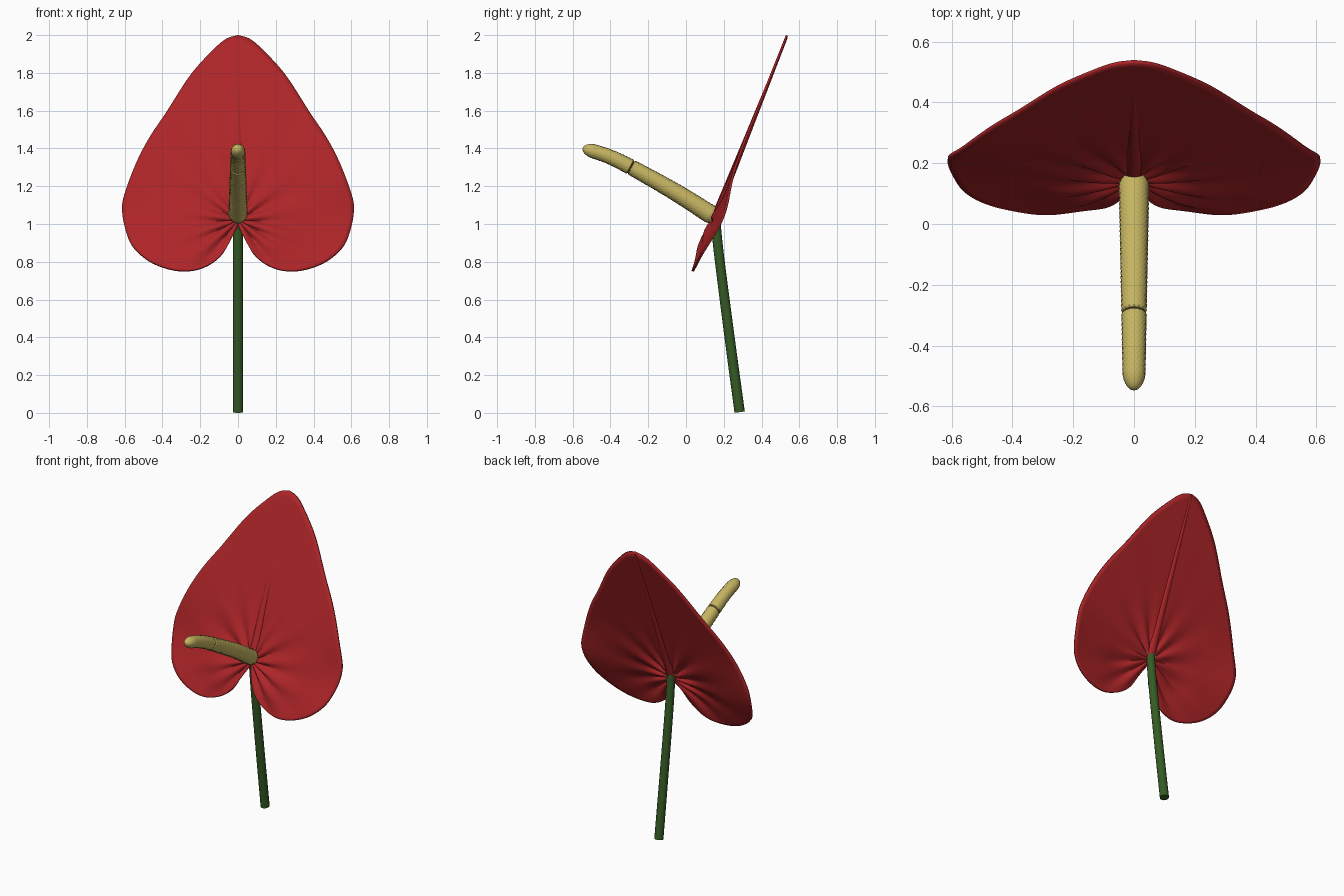
import bpy, bmesh, math
from mathutils import Vector

if "Cube" in bpy.data.objects:
    bpy.data.objects.remove(bpy.data.objects["Cube"])


def material(name, rgb):
    m = bpy.data.materials.new(name)
    m.diffuse_color = (*rgb, 1)
    m.use_nodes = True
    m.node_tree.nodes["Principled BSDF"].inputs["Base Color"].default_value = m.diffuse_color
    return m


RED = material("red", (0.42, 0.018, 0.021))
GREEN = material("stem green", (0.035, 0.105, 0.018))
YELLOW = material("spike yellow", (0.56, 0.46, 0.12))
DARK = material("dark olive", (0.07, 0.06, 0.015))


def spline(pts, n):
    """Catmull-Rom curve through pts, resampled to n + 1 points evenly by length."""
    p = [Vector(q) for q in pts]
    p = [2 * p[0] - p[1]] + p + [2 * p[-1] - p[-2]]
    fine = []
    for i in range(1, len(p) - 2):
        a, b, c, d = p[i - 1:i + 3]
        for k in range(20):
            t = k / 20
            fine.append(0.5 * (2 * b + (c - a) * t + (2 * a - 5 * b + 4 * c - d) * t * t
                               + (3 * b - a - 3 * c + d) * t ** 3))
    fine.append(p[-2])
    total = [0]
    for a, b in zip(fine, fine[1:]):
        total.append(total[-1] + (b - a).length)
    out, j = [], 0
    for k in range(n + 1):
        s = total[-1] * k / n
        while j < len(fine) - 2 and total[j + 1] < s:
            j += 1
        f = (s - total[j]) / (total[j + 1] - total[j])
        out.append(fine[j].lerp(fine[j + 1], f))
    return out


def make_object(name, verts, faces, mats, angle=40):
    me = bpy.data.meshes.new(name)
    me.from_pydata(verts, [], faces)
    bm = bmesh.new()
    bm.from_mesh(me)
    bmesh.ops.recalc_face_normals(bm, faces=bm.faces)
    bm.to_mesh(me)
    bm.free()
    for m in mats:
        me.materials.append(m)
    ob = bpy.data.objects.new(name, me)
    bpy.context.collection.objects.link(ob)
    bpy.ops.object.select_all(action='DESELECT')
    ob.select_set(True)
    bpy.context.view_layer.objects.active = ob
    bpy.ops.object.shade_smooth_by_angle(angle=math.radians(angle))
    return ob


def tube(name, path, radius, segs, mats, flat=1.0, angle=40):
    """Tube in the plane x = 0; radius(i, j) gives the size per ring and column."""
    verts, faces, n = [], [], len(path)
    for i, c in enumerate(path):
        t = (path[min(i + 1, n - 1)] - path[max(i - 1, 0)]).normalized()
        side = Vector((1, 0, 0))
        up = side.cross(t)
        for j in range(segs):
            a = 2 * math.pi * j / segs
            verts.append(c + radius(i, j) * (side * math.cos(a) + up * math.sin(a) * flat))
    for i in range(n - 1):
        for j in range(segs):
            k = (j + 1) % segs
            faces.append((i * segs + j, i * segs + k, (i + 1) * segs + k, (i + 1) * segs + j))
    faces.append(tuple(range(segs)))
    faces.append(tuple(range((n - 1) * segs, n * segs)))
    return make_object(name, verts, faces, mats, angle)


# Heart-shaped spathe: a fan of rings about the stem joint, tilted and wrinkled
def leaf_y(x, z):
    dx, dz = x, z - 1.02
    r = math.hypot(dx, dz)
    y = 0.035 + 0.4 * (z - 0.75)
    y += 0.045 * math.exp(-((z - 1.03) / 0.2) ** 2) * (x / 0.6) ** 2
    y -= 0.018 * math.exp(-((abs(x) - 0.2) / 0.12) ** 2 - ((z - 0.92) / 0.1) ** 2)
    a = math.atan2(abs(dx), dz)
    env = min(r / 0.1, 1) * math.exp(-(r / 0.3) ** 2)
    y += 0.012 * env * math.sin(13 * a + 0.8 * math.sin(3 * a)) * min(1, 0.35 + a / 1.5)
    return y


half = [(0.004, 0.99), (0.025, 0.95), (0.08, 0.845), (0.17, 0.775), (0.27, 0.75), (0.38, 0.765),
        (0.48, 0.81), (0.56, 0.885), (0.6, 0.985), (0.613, 1.08), (0.6, 1.16), (0.54, 1.32),
        (0.47, 1.455), (0.38, 1.59), (0.25, 1.79), (0.127, 1.925), (0.06, 1.98), (0, 1.998)]
right = spline(half, 100)
outline = right + [Vector((-p.x, p.y)) for p in right[-2::-1]]
RINGS, N = 26, len(outline)
verts, faces = [(0, leaf_y(0, 1.02), 1.02)], []
for i in range(1, RINGS + 1):
    f = i / RINGS
    for p in outline:
        x, z = p.x * f, 1.02 + (p.y - 1.02) * f
        verts.append((x, leaf_y(x, z), z))
for j in range(N - 1):
    faces.append((0, 1 + j, 2 + j))
    for i in range(RINGS - 1):
        a = 1 + i * N + j
        faces.append((a, a + 1, a + 1 + N, a + N))
spathe = make_object("spathe", verts, faces, [RED], 60)
sol = spathe.modifiers.new("thickness", 'SOLIDIFY')
sol.thickness = 0.012
sol.offset = 0

# Midrib: tapering ridge along the back of the spathe
rib_z = [1.03 + 0.955 * i / 40 for i in range(41)]
rib = [Vector((0, leaf_y(0, z) + 0.003, z)) for z in rib_z]
tube("midrib", rib, lambda i, j: 0.03 - 0.022 * (i / 40) ** 0.8, 16, [RED], 0.7)

# Stem: slightly curved stalk
stem = spline([(0, 0.284, 0.004), (0, 0.228, 0.42), (0, 0.172, 0.86), (0, 0.155, 1.045)], 24)
tube("stem", stem, lambda i, j: 0.0275 - 0.002 * i / 24, 24, [GREEN])

# Flower spike: curved, beaded in staggered rows, with a narrow seam ring
ROWS, COLS = 180, 64
spike = spline([(0, 0.155, 1.035), (0, -0.05, 1.165), (0, -0.29, 1.3), (0, -0.42, 1.362),
                (0, -0.547, 1.402)], ROWS)
SEAM = 117


def spike_radius(i, j):
    t = i / ROWS
    r = 0.05 - 0.014 * t
    if t > 0.92:
        r *= math.sqrt(max(0.005, 1 - ((t - 0.92) / 0.08) ** 2))
    if t < 0.04:
        r *= 0.8 + 5 * t
    if i in (SEAM, SEAM + 1):
        return r - 0.005
    bump = math.cos(math.pi * i / 2) * math.cos(math.pi * j / 2)
    return r + 0.0017 * bump * min(1, (1 - t) * 12)


ob = tube("flower_spike", spike, spike_radius, COLS, [YELLOW, DARK], angle=35)
for f in ob.data.polygons:
    if f.index // COLS == SEAM:
        f.material_index = 1
